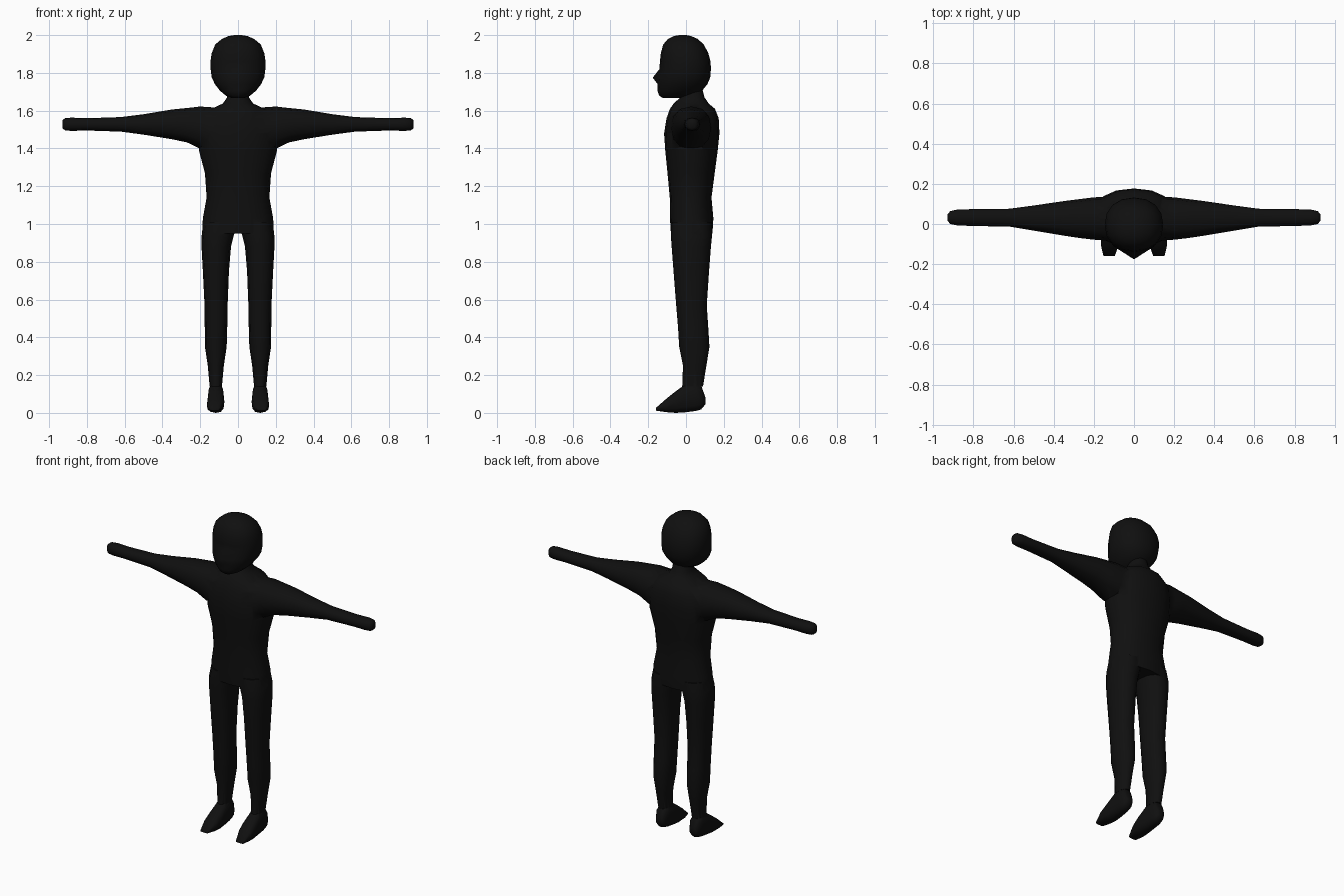
import bpy, bmesh, math

black = bpy.data.materials.new("near black")
black.diffuse_color = (0.005, 0.005, 0.005, 1)


def loft(name, axis, rings, sides=16, power=0.9):
    """Skin rounded rings (t, a_min, a_max, b_min, b_max) along an axis."""
    bm = bmesh.new()
    loops = []
    for t, a0, a1, b0, b1 in rings:
        loop = []
        for i in range(sides):
            ang = 2 * math.pi * i / sides
            c, s = math.cos(ang), math.sin(ang)
            c = math.copysign(abs(c) ** power, c)
            s = math.copysign(abs(s) ** power, s)
            a = (a0 + a1) / 2 + (a1 - a0) / 2 * c
            b = (b0 + b1) / 2 + (b1 - b0) / 2 * s
            co = {"x": (t, a, b), "y": (a, t, b), "z": (a, b, t)}[axis]
            loop.append(bm.verts.new(co))
        loops.append(loop)
    for low, high in zip(loops, loops[1:]):
        for i in range(sides):
            j = (i + 1) % sides
            bm.faces.new((low[i], low[j], high[j], high[i]))
    bm.faces.new(loops[0])
    bm.faces.new(loops[-1])
    bmesh.ops.recalc_face_normals(bm, faces=bm.faces)
    mesh = bpy.data.meshes.new(name)
    bm.to_mesh(mesh)
    bm.free()
    mesh.materials.append(black)
    ob = bpy.data.objects.new(name, mesh)
    bpy.context.collection.objects.link(ob)
    return ob


def mirrored(side, rings, along_x=False):
    """Flip ring x positions for the left side."""
    if side > 0:
        return rings
    if along_x:
        return [(-t, *rest) for t, *rest in rings]
    return [(t, -a1, -a0, b0, b1) for t, a0, a1, b0, b1 in rings]


# Torso and neck
body = loft("body", "z", [
    (0.95, -0.190, 0.190, -0.080, 0.140), (1.03, -0.186, 0.186, -0.085, 0.145),
    (1.14, -0.166, 0.166, -0.086, 0.135), (1.27, -0.175, 0.175, -0.098, 0.152),
    (1.39, -0.207, 0.207, -0.110, 0.168), (1.48, -0.210, 0.210, -0.116, 0.177),
    (1.56, -0.190, 0.190, -0.103, 0.173), (1.61, -0.140, 0.140, -0.085, 0.153),
    (1.638, -0.080, 0.080, -0.065, 0.120), (1.67, -0.058, 0.058, -0.030, 0.098),
    (1.74, -0.048, 0.048, -0.025, 0.080)])

leg = [(0.14, 0.085, 0.150, -0.020, 0.090), (0.25, 0.075, 0.160, -0.016, 0.108),
       (0.35, 0.060, 0.175, -0.036, 0.124), (0.45, 0.057, 0.176, -0.042, 0.118),
       (0.57, 0.055, 0.177, -0.052, 0.110), (0.75, 0.048, 0.186, -0.066, 0.122),
       (0.88, 0.037, 0.193, -0.076, 0.132), (0.94, 0.022, 0.192, -0.080, 0.138),
       (1.01, 0.004, 0.180, -0.075, 0.134)]

foot = [(-0.160, 0.096, 0.152, 0.012, 0.026), (-0.105, 0.076, 0.165, 0.004, 0.074),
        (-0.055, 0.072, 0.163, 0.000, 0.114), (-0.005, 0.074, 0.160, 0.003, 0.150),
        (0.050, 0.077, 0.158, 0.010, 0.160), (0.080, 0.082, 0.153, 0.018, 0.145),
        (0.102, 0.095, 0.140, 0.045, 0.085)]

arm = [(0.10, -0.085, 0.135, 1.400, 1.615), (0.20, -0.078, 0.133, 1.398, 1.622),
       (0.27, -0.070, 0.124, 1.432, 1.614), (0.35, -0.058, 0.114, 1.449, 1.606),
       (0.50, -0.033, 0.092, 1.473, 1.581), (0.62, -0.013, 0.076, 1.489, 1.566),
       (0.80, -0.010, 0.074, 1.495, 1.560), (0.88, -0.007, 0.072, 1.493, 1.563),
       (0.915, 0.000, 0.064, 1.495, 1.561), (0.928, 0.015, 0.050, 1.506, 1.550)]

# Limbs, fused into the body
for side, word in ((1, "right"), (-1, "left")):
    limbs = [loft(word + "_leg", "z", mirrored(side, leg), 12),
             loft(word + "_foot", "y", mirrored(side, foot), 12, 0.75),
             loft(word + "_arm", "x", mirrored(side, arm, True), 12, 0.85)]
    for limb in limbs:
        mod = body.modifiers.new(limb.name, "BOOLEAN")
        mod.operation = "UNION"
        mod.solver = "EXACT"
        mod.object = limb
        bpy.context.view_layer.objects.active = body
        bpy.ops.object.modifier_apply(modifier=mod.name)
        bpy.data.objects.remove(limb)

# Head
head = loft("head", "z", [
    (1.666, -0.030, 0.030, -0.122, -0.040), (1.680, -0.065, 0.065, -0.142, 0.030),
    (1.705, -0.095, 0.095, -0.151, 0.085), (1.740, -0.122, 0.122, -0.150, 0.113),
    (1.775, -0.139, 0.139, -0.148, 0.128), (1.820, -0.145, 0.145, -0.141, 0.132),
    (1.860, -0.146, 0.146, -0.138, 0.130), (1.905, -0.139, 0.139, -0.133, 0.118),
    (1.950, -0.121, 0.121, -0.121, 0.094), (1.980, -0.085, 0.085, -0.095, 0.062),
    (1.995, -0.050, 0.050, -0.065, 0.027), (2.000, -0.020, 0.020, -0.035, 0.000)])

# Nose tip and eye sockets
for v in head.data.vertices:
    if v.co.y < -0.08:
        if abs(v.co.x) < 0.01 and abs(v.co.z - 1.775) < 0.005:
            v.co.y -= 0.028
        elif 0.03 < abs(v.co.x) < 0.08 and abs(v.co.z - 1.82) < 0.005:
            v.co.y += 0.012

# Smooth shading
for ob in (body, head):
    bpy.ops.object.select_all(action="DESELECT")
    ob.select_set(True)
    bpy.context.view_layer.objects.active = ob
    bpy.ops.object.shade_smooth_by_angle(angle=math.radians(60))
